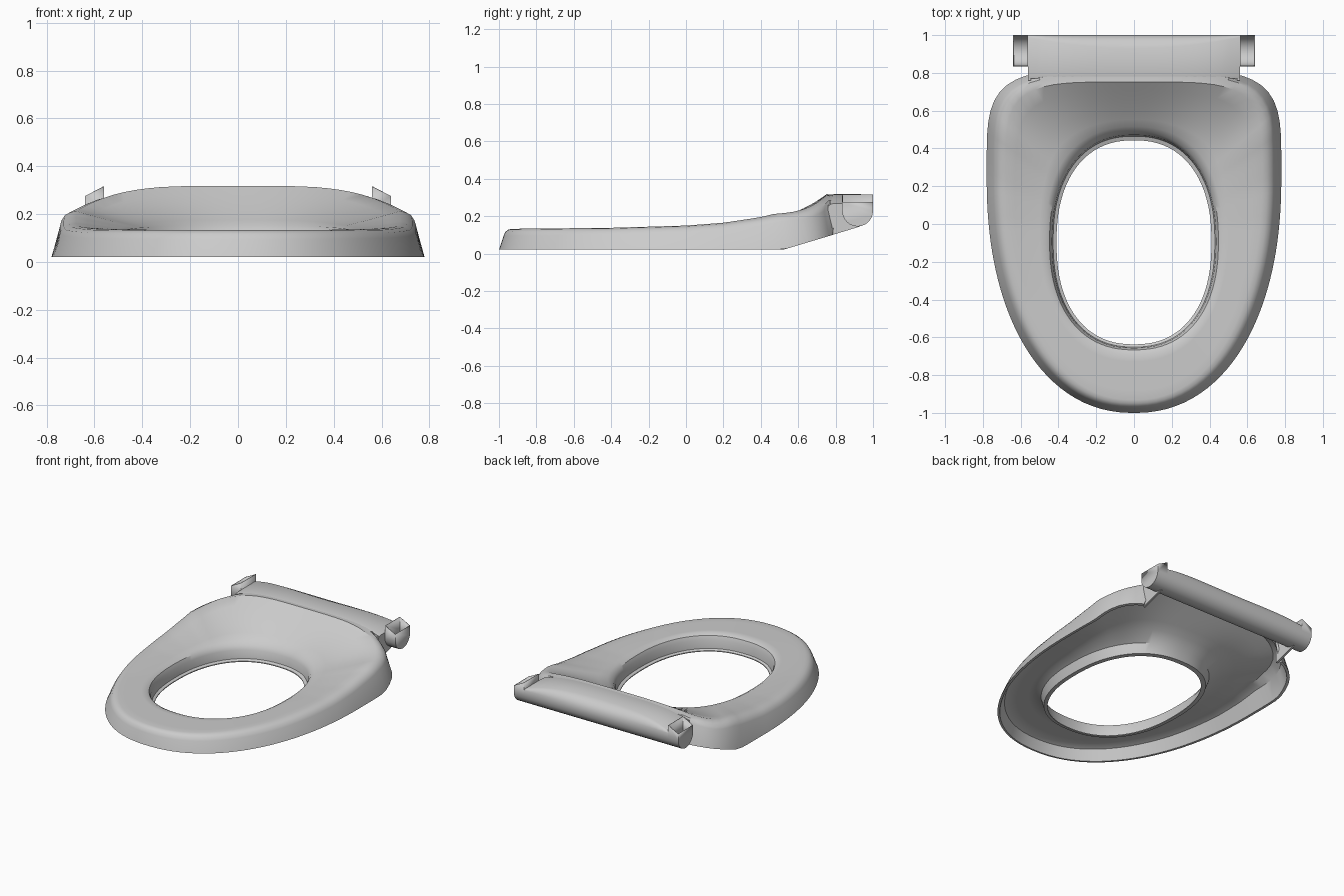
import bpy, bmesh, math

if "Cube" in bpy.data.objects:
    bpy.data.objects.remove(bpy.data.objects["Cube"])

grey = bpy.data.materials.new("light grey plastic")
grey.use_nodes = True
grey.diffuse_color = (0.6, 0.6, 0.6, 1)
grey.node_tree.nodes["Principled BSDF"].inputs["Base Color"].default_value = (0.6, 0.6, 0.6, 1)

COLUMNS = 120
HINGE_X = 0.56


def make_object(name, rings, closed_ring=True, closed_loft=False, caps=False, angle=32):
    """Skin a row of equally long point rings."""
    bm = bmesh.new()
    rows = [[bm.verts.new(p) for p in ring] for ring in rings]
    n = len(rows[0])
    pairs = list(zip(rows, rows[1:]))
    if closed_loft:
        pairs.append((rows[-1], rows[0]))
    for a, b in pairs:
        for i in range(n if closed_ring else n - 1):
            j = (i + 1) % n
            bm.faces.new((a[i], a[j], b[j], b[i]))
    if caps:
        bm.faces.new(rows[0])
        bm.faces.new(rows[-1])
    bmesh.ops.recalc_face_normals(bm, faces=bm.faces)
    mesh = bpy.data.meshes.new(name)
    bm.to_mesh(mesh)
    bm.free()
    mesh.materials.append(grey)
    obj = bpy.data.objects.new(name, mesh)
    bpy.context.collection.objects.link(obj)
    bpy.ops.object.select_all(action="DESELECT")
    obj.select_set(True)
    bpy.context.view_layer.objects.active = obj
    bpy.ops.object.shade_smooth_by_angle(angle=math.radians(angle))
    return obj


def outer_inside(x, y, inset):
    # The sides lean in more than the front and back
    front = y < 0.25
    a, b, n = 0.78 - 1.5 * inset, (1.25 if front else 0.57) - inset, 2.2 if front else 4.5
    return abs(x / a) ** n + abs((y - 0.25) / b) ** n < 1


def hole_inside(x, y, inset):
    a, b, n = 0.41 - inset, 0.54 - inset, 2.3
    return abs(x / a) ** n + abs((y + 0.097 + 0.2 * inset) / b) ** n < 1


def outline(inside, inset):
    """Points of an outline along evenly spread rays."""
    points = []
    for i in range(COLUMNS):
        t = 2 * math.pi * (i + 0.5) / COLUMNS
        c, s = math.cos(t), math.sin(t)
        low, high = 0.0, 2.0
        for _ in range(24):
            r = (low + high) / 2
            if inside(r * c, r * s - 0.05, inset):
                low = r
            else:
                high = r
        points.append((low * c, low * s - 0.05))
    return points


def crown(x):
    return 0.318 - 0.05 * (abs(x) / HINGE_X) ** 4


SIDE = [(-1, 0.132), (-0.4, 0.138), (0, 0.15), (0.2, 0.165), (0.4, 0.195),
        (0.6, 0.245), (0.7, 0.29), (0.75, 0.318), (1, 0.318)]


def rim_height(x, y):
    for (y0, z0), (y1, z1) in zip(SIDE, SIDE[1:]):
        if y <= y1:
            return min(z0 + (z1 - z0) * (y - y0) / (y1 - y0), crown(x))
    return crown(x)


def under_cover(x, y):
    return y > 0.6 and abs(x) < HINGE_X - 0.01


def bottom_height(x, y):
    # The wall opens towards the hinge at the back
    if under_cover(x, y):
        return crown(x) - 0.035
    return 0.021 + max(0, y - 0.52) * 0.3


# Seat shell: outer wall, dished top, hole flange and hollow underside
edge = outline(outer_inside, 0.068)
lip = outline(hole_inside, -0.05)
edge_z = [rim_height(x, y) for x, y in edge]
lip_z = [0.134 + 0.025 * max(0, y) for x, y in lip]


def wall_ring(inset, drop):
    return [(x, y, crown(x) - 0.002 if under_cover(x, y) else z - drop)
            for (x, y), z in zip(outline(outer_inside, inset), edge_z)]


def foot_ring(inset):
    return [(x, y, bottom_height(x, y)) for x, y in outline(outer_inside, inset)]


def dish_ring(f, drop=0):
    return [(lx + (ex - lx) * f, ly + (ey - ly) * f, lz + (ez - lz) * f ** 1.12 - drop)
            for (ex, ey), (lx, ly), ez, lz in zip(edge, lip, edge_z, lip_z)]


def hole_ring(inset, z):
    return [(x, y, z) for x, y in outline(hole_inside, inset)]


steps = [1, 0.8, 0.6, 0.4, 0.2, 0.05]
rings = [foot_ring(0.012), foot_ring(0), wall_ring(0.024, 0.038),
         wall_ring(0.034, 0.016), wall_ring(0.05, 0.004)]
rings += [dish_ring(f) for f in steps]
rings += [hole_ring(-0.037, 0.122), hole_ring(-0.024, 0.095), hole_ring(-0.018, 0.038),
          hole_ring(0, 0.03), hole_ring(0, 0.024), hole_ring(-0.026, 0.026),
          hole_ring(-0.045, 0.09)]
rings += [dish_ring(f, 0.025) for f in reversed(steps[:-1])]
rings += [[(x, y, min(z - 0.04, crown(x) - 0.035))
           for (x, y), z in zip(outline(outer_inside, 0.036), edge_z)]]
make_object("seat_shell", rings, closed_loft=True)

# Hinge cover with a crowned top running into a round barrel
RADIUS, AXIS_Y, AXIS_Z = 0.0825, 0.9175, 0.228


def barrel_arc(x, count=12):
    return [(x, AXIS_Y + RADIUS * math.cos(math.pi * k / count),
             AXIS_Z - RADIUS * math.sin(math.pi * k / count)) for k in range(count + 1)]


sections = []
for k in range(25):
    x = HINGE_X * (k / 12 - 1)
    c = crown(x)
    back = 0.93 + 0.06 * (x / HINGE_X) ** 2
    sections.append([(x, 0.77, c - 0.03), (x, 0.77, c - 0.004), (x, 0.79, c), (x, back, c),
                     (x, back + (1 - back) * 0.65, 0.262 + (c - 0.262) * 0.65),
                     (x, 1.0, 0.262)] + barrel_arc(x) + [(x, 0.835, c - 0.03)])
make_object("hinge_cover", sections, caps=True, angle=35)

for side, name in ((1, "left"), (-1, "right")):
    # Open-topped knuckle with a sloping upper edge
    loops = []
    for x, top in ((HINGE_X, 0.315), (0.64, 0.275)):
        arc = barrel_arc(side * x)
        loops.append([(side * x, 1.0, top)] + arc + [(side * x, 0.835, top)])
    knuckle = make_object(name + "_hinge_knuckle", loops, closed_ring=False, caps=True)
    solid = knuckle.modifiers.new("wall", "SOLIDIFY")
    solid.thickness = 0.005
    solid.offset = -1

    # Web joining the seat wall to the barrel
    web = [(0.76, 0.093), (0.93, 0.145), (0.93, 0.26), (0.76, 0.26)]
    make_object(name + "_hinge_web",
                [[(side * x, y, z) for y, z in web] for x in (HINGE_X - 0.015, HINGE_X)],
                caps=True)
